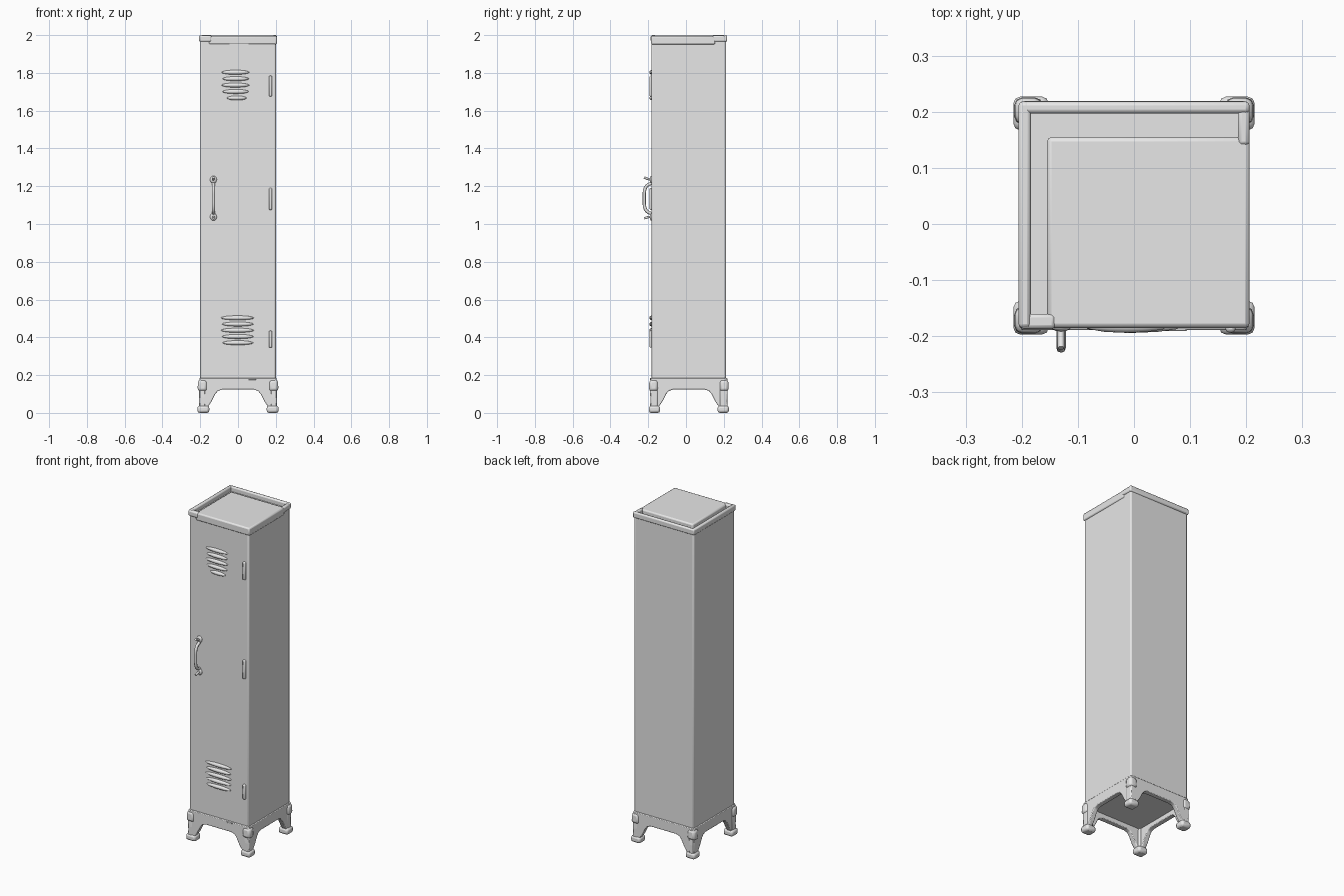
import bpy
import bmesh
import math
from mathutils import Matrix, Vector

cube = bpy.data.objects.get("Cube")
if cube:
    bpy.data.objects.remove(cube, do_unlink=True)

steel = bpy.data.materials.new("grey_steel")
steel.use_nodes = True
GREY = (0.8, 0.8, 0.8, 1)
steel.diffuse_color = GREY
steel.node_tree.nodes["Principled BSDF"].inputs["Base Color"].default_value = GREY

CY = 0.015       # centre of the cabinet in y
HX, HY = 0.203, 0.2
FRONT = CY - HY
TOP = 2.0


def finish(name, bm, bevel=0.0, segments=2):
    bmesh.ops.recalc_face_normals(bm, faces=bm.faces)
    mesh = bpy.data.meshes.new(name)
    bm.to_mesh(mesh)
    bm.free()
    ob = bpy.data.objects.new(name, mesh)
    bpy.context.collection.objects.link(ob)
    mesh.materials.append(steel)
    if bevel:
        mod = ob.modifiers.new("soft_edges", 'BEVEL')
        mod.width, mod.segments = bevel, segments
        mod.limit_method = 'ANGLE'
    bpy.ops.object.select_all(action='DESELECT')
    ob.select_set(True)
    bpy.context.view_layer.objects.active = ob
    bpy.ops.object.shade_smooth_by_angle(angle=math.radians(40))
    return ob


def box(name, lo, hi, bevel=0.0, taper=1.0):
    """Box between two corners; taper scales the top face."""
    lo, hi = Vector(lo), Vector(hi)
    mid, size = (lo + hi) / 2, hi - lo
    bm = bmesh.new()
    bmesh.ops.create_cube(bm, size=1)
    for v in bm.verts:
        if v.co.z > 0:
            v.co.x *= taper
            v.co.y *= taper
        v.co = mid + v.co * size
    return finish(name, bm, bevel)


def ball(name, centre, radii):
    bm = bmesh.new()
    bmesh.ops.create_uvsphere(bm, u_segments=12, v_segments=8, radius=1)
    bm.transform(Matrix.Translation(centre) @ Matrix.Diagonal((*radii, 1)))
    return finish(name, bm)


def tube(name, points, radius):
    curve = bpy.data.curves.new(name, 'CURVE')
    curve.dimensions = '3D'
    curve.bevel_depth, curve.bevel_resolution = radius, 2
    curve.use_fill_caps = True
    curve.resolution_u = 5
    spline = curve.splines.new('NURBS')
    spline.points.add(len(points) - 1)
    for p, co in zip(spline.points, points):
        p.co = (*co, 1)
    spline.use_endpoint_u = True
    spline.order_u = 3
    curve.materials.append(steel)
    ob = bpy.data.objects.new(name, curve)
    bpy.context.collection.objects.link(ob)
    return ob


# Cabinet body and the flat top with its raised lip and gutter
box("cabinet_body", (-HX + 0.003, FRONT + 0.003, 0.15),
    (HX - 0.003, CY + HY - 0.003, 1.972), 0.008)
box("top_panel", (-0.155, FRONT, 1.95), (HX + 0.003, 0.155, TOP - 0.004), 0.008)
box("top_lip_right", (-HX - 0.003, FRONT, 1.965), (-0.184, CY + HY + 0.003, TOP), 0.007)
box("top_lip_back", (-HX, 0.197, 1.965), (HX + 0.003, CY + HY + 0.003, TOP), 0.007)
box("top_lip_left", (0.185, 0.14, 1.965), (HX + 0.003, 0.21, TOP - 0.002), 0.007)
box("top_lip_front", (-HX, FRONT - 0.002, 1.965), (-0.14, -0.16, TOP - 0.002), 0.007)

# Skirt panels: arched profile between the legs on each side
HALF = [(0.198, 0.185), (0.207, 0.15), (0.203, 0.06), (0.207, 0.03), (0.2, 0),
        (0.16, 0), (0.158, 0.035), (0.14, 0.06), (0.12, 0.1), (0.107, 0.116), (0.085, 0.123)]
outline = HALF + [(-x, z) for x, z in reversed(HALF)]
for i, side in enumerate(("front", "left", "back", "right")):
    bm = bmesh.new()
    face = bm.faces.new([bm.verts.new((x, -0.204, z)) for x, z in outline])
    ext = bmesh.ops.extrude_face_region(bm, geom=[face])
    for v in ext["geom"]:
        if isinstance(v, bmesh.types.BMVert):
            v.co.y += 0.03
    bm.transform(Matrix.Translation((0, CY, 0)) @ Matrix.Rotation(i * math.pi / 2, 4, 'Z'))
    finish("skirt_" + side, bm, 0.004)

# Corner knuckles, tapered legs and foot pads
for sx, xname in ((-1, "right"), (1, "left")):
    for sy, yname in ((-1, "front"), (1, "back")):
        tag = yname + "_" + xname

        def corner(name, inner, outer, z0, z1, bevel, taper=1.0):
            xs = sorted((sx * inner, sx * outer))
            ys = sorted((CY + sy * inner, CY + sy * (outer - 0.003)))
            box(name + tag, (xs[0], ys[0], z0), (xs[1], ys[1], z1), bevel, taper)

        corner("foot_", 0.152, 0.215, 0, 0.038, 0.012)
        corner("leg_", 0.163, 0.206, 0.03, 0.15, 0.008)
        corner("knuckle_", 0.162, 0.214, 0.115, 0.175, 0.014, 0.92)

# Louvre vents: rows of rounded slats on the door
for name, z0, step, x0, x1, narrow in (("upper", 1.803, 0.034, -0.09, 0.062, 0.03),
                                       ("lower", 0.503, 0.033, -0.093, 0.087, 0.008)):
    for i in range(5):
        inset = narrow if i == 4 else 0.006 * (i % 2)
        a, b, z = x0 + inset, x1 - inset / 2, z0 - i * step
        ball(f"{name}_vent_slat_{i + 1}", ((a + b) / 2, FRONT + 0.004, z),
             ((b - a) / 2, 0.013, 0.012))

# Hinge barrels along the left edge of the door
for name, z0, z1 in (("upper", 1.675, 1.785), ("middle", 1.075, 1.19), ("lower", 0.345, 0.435)):
    box(name + "_hinge", (0.163, FRONT - 0.008, z0), (0.181, FRONT + 0.012, z1), 0.006)

# Pull handle: bowed grip with flared mounts
HXPOS = -0.13
tube("handle_grip", [(HXPOS, y, z) for y, z in (
    (FRONT + 0.005, 1.055), (-0.205, 1.06), (-0.221, 1.09), (-0.221, 1.135),
    (-0.221, 1.18), (-0.205, 1.21), (FRONT + 0.005, 1.215))], 0.0085)
for name, z, lean in (("upper", 1.235, 0.012), ("lower", 1.038, -0.008)):
    tube(name + "_handle_mount", [(HXPOS, FRONT + 0.005, z), (HXPOS, -0.2, z),
                                  (HXPOS, -0.221, z + lean)], 0.006)
    ball(name + "_handle_plate", (HXPOS, FRONT + 0.002, z), (0.018, 0.009, 0.02))

# Small catch at the bottom of the door
box("door_catch", (0.055, FRONT - 0.006, 0.174), (0.095, FRONT + 0.01, 0.184), 0.003)
